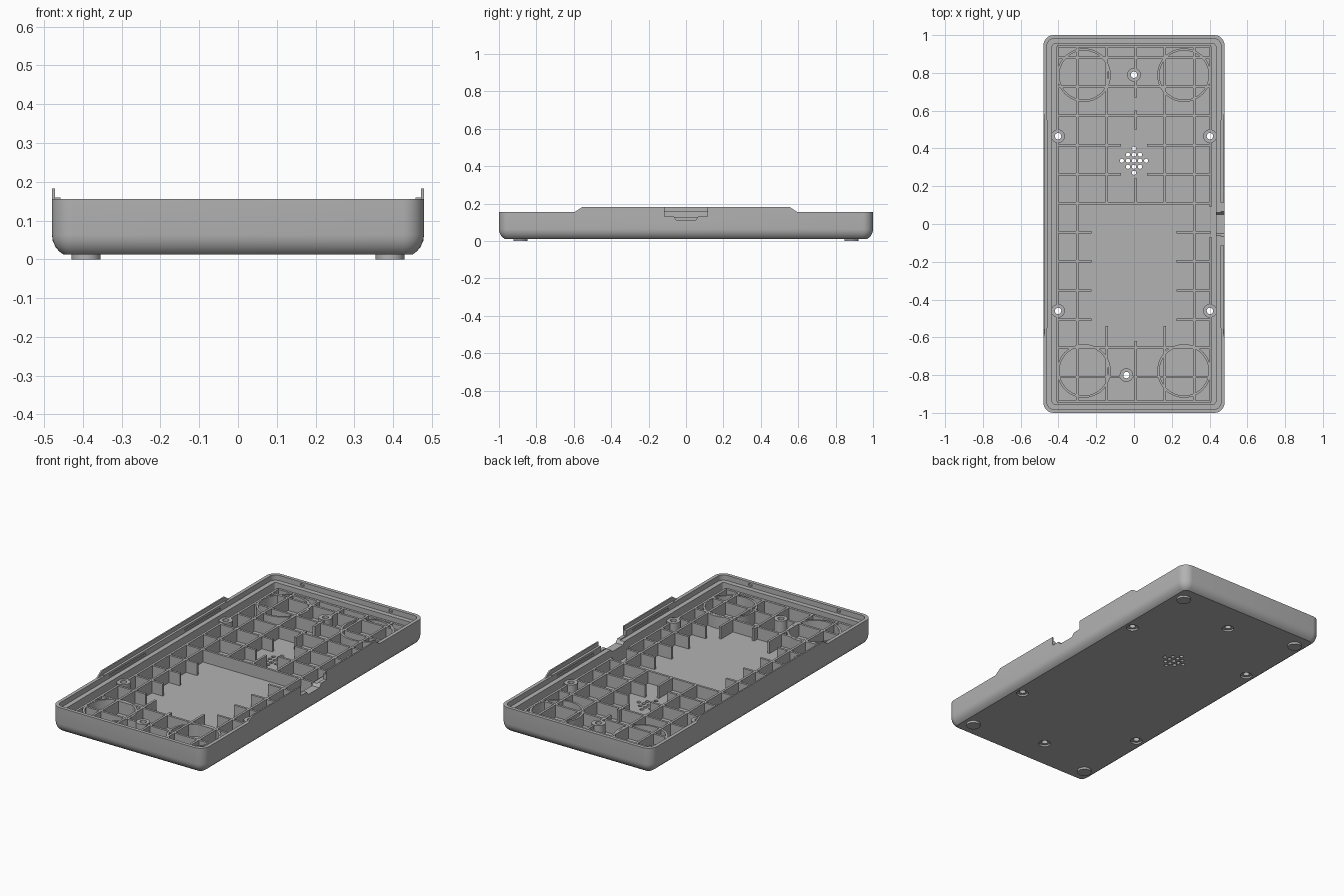
import bpy, bmesh, math
from mathutils import Matrix, Vector

cube = bpy.data.objects.get("Cube")
if cube:
    bpy.data.objects.remove(cube, do_unlink=True)

grey = bpy.data.materials.new("grey_plastic")
grey.use_nodes = True
GREY = (0.45, 0.45, 0.45, 1)
grey.diffuse_color = GREY
grey.node_tree.nodes["Principled BSDF"].inputs["Base Color"].default_value = GREY

HX, HY, R = 0.48, 1.0, 0.055
FLOOR, RIB_TOP, RIM = 0.03, 0.1, 0.155


def finish(name, bm):
    bmesh.ops.recalc_face_normals(bm, faces=bm.faces)
    me = bpy.data.meshes.new(name)
    bm.to_mesh(me)
    bm.free()
    me.materials.append(grey)
    ob = bpy.data.objects.new(name, me)
    bpy.context.collection.objects.link(ob)
    return ob


def select(ob):
    bpy.ops.object.select_all(action='DESELECT')
    ob.select_set(True)
    bpy.context.view_layer.objects.active = ob


def smooth(ob):
    select(ob)
    bpy.ops.object.shade_smooth_by_angle(angle=math.radians(30))


def box(bm, x0, x1, y0, y1, z0, z1):
    size = Vector((x1 - x0, y1 - y0, z1 - z0))
    mid = Vector((x0 + x1, y0 + y1, z0 + z1)) / 2
    bmesh.ops.create_cube(bm, size=1, matrix=Matrix.Translation(mid) @ Matrix.Diagonal(size).to_4x4())


def cylinder(bm, x, y, r, z0, z1, sides=24):
    bmesh.ops.create_cone(bm, cap_ends=True, segments=sides, radius1=r, radius2=r, depth=z1 - z0,
                          matrix=Matrix.Translation((x, y, (z0 + z1) / 2)))


def bridge(bm, a, b):
    for i in range(len(a)):
        j = (i + 1) % len(a)
        bm.faces.new((a[i], a[j], b[j], b[i]))


def tube(bm, x, y, outer, inner, z0, z1, sides):
    loops = []
    for r, z in ((outer, z0), (outer, z1), (inner, z1), (inner, z0)):
        loops.append([bm.verts.new((x + r * math.cos(math.tau * i / sides),
                                    y + r * math.sin(math.tau * i / sides), z)) for i in range(sides)])
    for a, b in zip(loops, loops[1:] + loops[:1]):
        bridge(bm, a, b)


def prism_x(bm, outline, x0, x1):
    """Extrude a (y, z) outline along x into a closed prism."""
    ends = [[bm.verts.new((x, y, z)) for y, z in outline] for x in (x0, x1)]
    bridge(bm, *ends)
    for end in ends:
        bm.faces.new(end)


def rounded_loop(bm, inset, z, steps=8):
    r = max(R - inset, 0.012)
    cx, cy = HX - inset - r, HY - inset - r
    verts = []
    for k, (sx, sy) in enumerate(((1, 1), (-1, 1), (-1, -1), (1, -1))):
        for i in range(steps + 1):
            a = math.pi / 2 * (k + i / steps)
            verts.append(bm.verts.new((sx * cx + r * math.cos(a), sy * cy + r * math.sin(a), z)))
    return verts


def cut(ob, cutter, self_overlap=False):
    select(ob)
    mod = ob.modifiers.new("cut", 'BOOLEAN')
    mod.object, mod.operation, mod.solver = cutter, 'DIFFERENCE', 'EXACT'
    mod.use_self = self_overlap
    bpy.ops.object.modifier_apply(modifier=mod.name)


# Tray shell: underside, rounded edge, wall, stepped rim, inner floor
bm = bmesh.new()
profile = [(0.03, 0.012), (0.019, 0.02), (0.009, 0.032), (0.002, 0.048), (0, 0.063), (0, RIM),
           (0.02, RIM), (0.02, 0.125), (0.047, 0.125), (0.047, FLOOR)]
loops = [rounded_loop(bm, inset, z) for inset, z in profile]
for a, b in zip(loops, loops[1:]):
    bridge(bm, a, b)
bm.faces.new(loops[0])
bm.faces.new(loops[-1])
tray = finish("tray_shell", bm)

# Raised side lips with sloping ends, and a low ledge inside each
bm = bmesh.new()
for s in (-1, 1):
    prism_x(bm, [(-0.595, 0.15), (0.595, 0.15), (0.595, RIM), (0.555, 0.182), (-0.555, 0.182), (-0.595, RIM)],
            s * 0.472, s * HX)
    x0, x1 = sorted((s * 0.458, s * 0.473))
    box(bm, x0, x1, -0.55, 0.55, 0.15, 0.16)
lips = finish("side_lips", bm)

# Port opening in the left side
bm = bmesh.new()
prism_x(bm, [(-0.115, 0.2), (-0.115, 0.13), (-0.065, 0.13), (-0.05, 0.11),
             (0.05, 0.11), (0.065, 0.13), (0.115, 0.13), (0.115, 0.2)], 0.42, 0.5)
port = finish("port_cutter", bm)

# Screw holes with countersinks
screws = [(0, 0.79), (-0.04, -0.8)] + [(sx * 0.402, y) for sx in (-1, 1) for y in (0.465, -0.46)]
bm = bmesh.new()
for x, y in screws:
    cylinder(bm, x, y, 0.017, -0.05, 0.2)
screw_holes = finish("screw_cutter", bm)
bm = bmesh.new()
for x, y in screws:
    cylinder(bm, x, y, 0.032, 0.0, 0.022)
sinks = finish("countersink_cutter", bm)

# Speaker holes in a diamond, and snap grooves inside the rim
bm = bmesh.new()
for i in range(-2, 3):
    for j in range(-2, 3):
        if abs(i) + abs(j) <= 2:
            cylinder(bm, i * 0.032, 0.335 + j * 0.032, 0.011, -0.02, 0.06, 12)
for s in (-1, 1):
    for t in (-1, 1):
        x0, x1 = sorted((s * 0.45, s * 0.467))
        box(bm, x0, x1, t * 0.34 - 0.16, t * 0.34 + 0.16, 0.133, 0.145)
        y0, y1 = sorted((s * 0.97, s * 0.987))
        box(bm, t * 0.28 - 0.012, t * 0.28 + 0.012, y0, y1, 0.133, 0.145)
details = finish("speaker_and_groove_cutter", bm)

# Stiffening ribs: (fixed position, start, end)
W = 0.0065
along_y = [(-0.405, -0.94, 0.94), (0.405, -0.94, -0.07), (0.405, 0.09, 0.94),
           (-0.3, -0.94, 0.94), (0.318, -0.94, 0.94),
           (0.01, 0.67, 0.94), (0.01, 0.5, 0.6), (0.01, 0.11, 0.24), (0.01, -0.94, -0.62)]
for x in (-0.144, 0.164):
    along_y += [(x, 0.11, 0.94), (x, -0.94, -0.54)]
along_x = [(y, -0.405, 0.405) for y in (0.94, 0.88, 0.726, 0.572, 0.11, -0.655, -0.81, -0.94)]
along_x += [(y, s, e) for y in (0.418, 0.264) for s, e in ((-0.405, -0.07), (0.07, 0.405))]
along_x += [(0.11 - 0.154 * k, s, e) for k in range(1, 5) for s, e in ((-0.405, -0.225), (0.225, 0.405))]
bm = bmesh.new()
for x, y0, y1 in along_y:
    box(bm, x - W, x + W, y0, y1, 0.025, RIB_TOP)
for y, x0, x1 in along_x:
    box(bm, x0, x1, y - W, y + W, 0.0252, RIB_TOP - 0.0004)
ribs = finish("floor_ribs", bm)

cut(tray, port)
cut(tray, screw_holes)
cut(tray, sinks)
cut(tray, details)
cut(lips, port, True)
cut(ribs, screw_holes, True)
for helper in (port, screw_holes, sinks, details):
    bpy.data.objects.remove(helper, do_unlink=True)
smooth(tray)

# Ring ribs above the feet
bm = bmesh.new()
for x in (-0.265, 0.265):
    for y in (0.788, -0.778):
        tube(bm, x, y, 0.142, 0.13, 0.025, RIB_TOP - 0.001, 48)
smooth(finish("ring_ribs", bm))

# Screw bosses
bm = bmesh.new()
for x, y in screws:
    tube(bm, x, y, 0.036, 0.017, 0.024, RIB_TOP + 0.003, 24)
smooth(finish("screw_bosses", bm))

# Feet
bm = bmesh.new()
for x in (-0.392, 0.392):
    for y in (-0.885, 0.885):
        cylinder(bm, x, y, 0.0375, 0, 0.02, 32)
smooth(finish("feet", bm))
